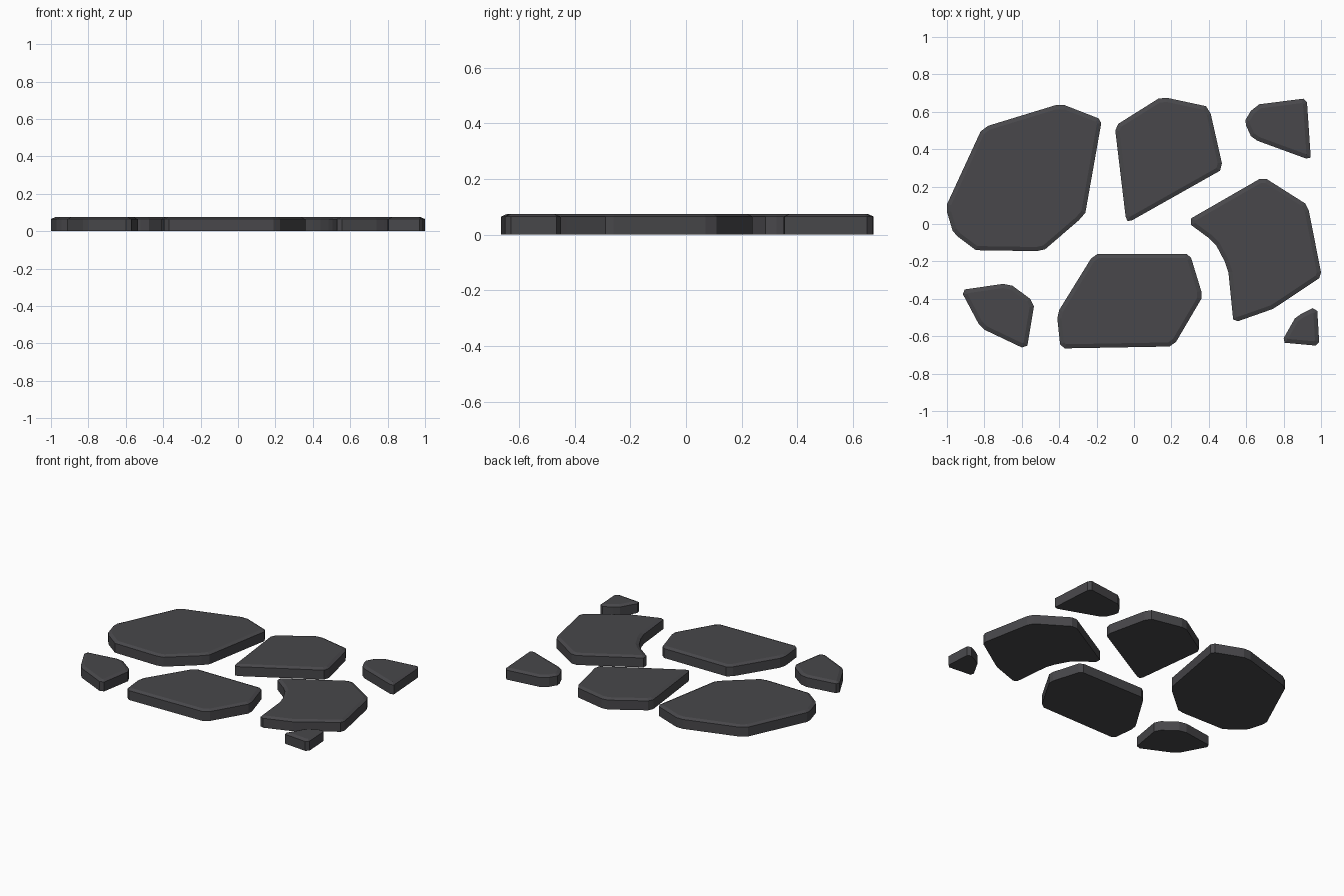
import bpy
import bmesh

if "Cube" in bpy.data.objects:
    bpy.data.objects.remove(bpy.data.objects["Cube"])

HEIGHT = 0.075
RIM = 0.01      # height of the sloped top edge
RIM_W = 0.022   # width of the sloped top edge

slate = bpy.data.materials.new("dark slate grey")
slate.diffuse_color = (0.065, 0.064, 0.070, 1)
slate.use_nodes = True
slate.node_tree.nodes["Principled BSDF"].inputs["Base Color"].default_value = slate.diffuse_color


def stone(name, outline):
    """Flat paving stone: extruded outline with a softly bevelled top."""
    bm = bmesh.new()
    base = bm.faces.new([bm.verts.new((x, y, 0)) for x, y in outline])
    ext = bmesh.ops.extrude_face_region(bm, geom=[base], use_keep_orig=True)
    top_verts = [v for v in ext["geom"] if isinstance(v, bmesh.types.BMVert)]
    for v in top_verts:
        v.co.z = HEIGHT - RIM
    bmesh.ops.recalc_face_normals(bm, faces=bm.faces)
    top = [f for f in bm.faces if all(v.co.z > 0.01 for v in f.verts)]
    bmesh.ops.inset_region(bm, faces=top, thickness=RIM_W, use_even_offset=True)
    for f in top:
        for v in f.verts:
            v.co.z = HEIGHT
    bmesh.ops.recalc_face_normals(bm, faces=bm.faces)
    mesh = bpy.data.meshes.new(name)
    bm.to_mesh(mesh)
    bm.free()
    mesh.materials.append(slate)
    bpy.context.collection.objects.link(bpy.data.objects.new(name, mesh))


stone("large_stone_left", [
    (-.42, .635), (-.37, .635), (-.19, .565), (-.175, .54), (-.26, .06),
    (-.295, .02), (-.475, -.135), (-.52, -.145), (-.845, -.14), (-.945, -.065),
    (-.97, -.035), (-1, .065), (-1, .105), (-.82, .495), (-.78, .525)])

stone("stone_back_middle", [
    (.13, .67), (.175, .675), (.385, .63), (.41, .59), (.47, .325),
    (.46, .285), (-.01, .02), (-.035, .015), (-.045, .04), (-.1, .5), (-.085, .535)])

stone("small_stone_back_right", [
    (.67, .64), (.905, .67), (.925, .65), (.945, .355), (.92, .35),
    (.66, .445), (.625, .47), (.6, .525), (.595, .555), (.625, .605)])

# notched stone with a concave left side
stone("notched_stone_right", [
    (.67, .24), (.71, .24), (.915, .11), (.935, .07), (1, -.26), (.99, -.29),
    (.78, -.43), (.74, -.455), (.555, -.52), (.53, -.51), (.505, -.26),
    (.485, -.2), (.44, -.115), (.4, -.075), (.305, -.005), (.305, .03)])

stone("stone_front_middle", [
    (-.195, -.16), (.28, -.16), (.305, -.18), (.36, -.36), (.36, -.4), (.225, -.63),
    (.19, -.655), (-.37, -.665), (-.395, -.645), (-.41, -.505), (-.4, -.46), (-.23, -.185)])

stone("small_stone_front_left", [
    (-.905, -.35), (-.7, -.32), (-.65, -.33), (-.555, -.4), (-.535, -.44),
    (-.57, -.65), (-.6, -.66), (-.8, -.565), (-.83, -.535), (-.915, -.375)])

stone("tiny_stone_front_right", [
    (.955, -.45), (.98, -.465), (.99, -.63), (.97, -.65),
    (.805, -.635), (.8, -.61), (.86, -.505), (.895, -.48)])
